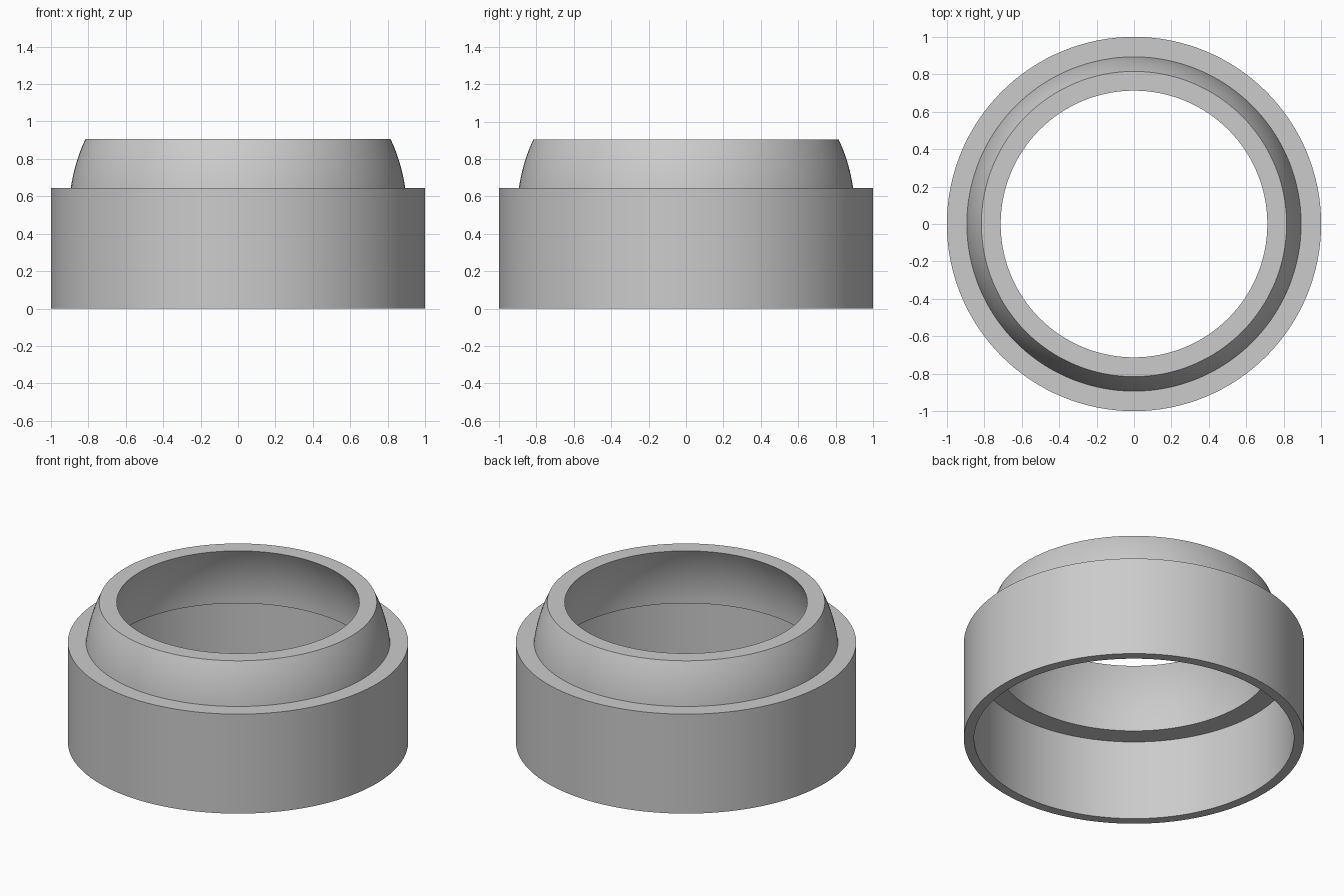
import bpy
import bmesh
from math import sqrt, tau
from mathutils import Vector

cube = bpy.data.objects.get("Cube")
if cube:
    bpy.data.objects.remove(cube, do_unlink=True)

SEGMENTS = 128
SLEEVE_OUTER, SLEEVE_INNER = 1.0, 0.94
DOME_OUTER, DOME_INNER = 0.902, 0.81
SHELF_Z, SHOULDER_Z, TOP_Z = 0.52, 0.645, 0.905


def dome_arc(radius, z_start, z_end, steps=12):
    """Points on a sphere centred at shelf height, as (radius, height)."""
    heights = [z_start + (z_end - z_start) * i / steps for i in range(steps + 1)]
    return [(sqrt(radius ** 2 - (z - SHELF_Z) ** 2), z) for z in heights]


def lathe(name, profile, material):
    """Revolve a closed profile around z."""
    bm = bmesh.new()
    verts = [bm.verts.new((r, 0, z)) for r, z in profile]
    edges = [bm.edges.new((v, verts[(i + 1) % len(verts)])) for i, v in enumerate(verts)]
    bmesh.ops.spin(bm, geom=verts + edges, cent=Vector(), axis=(0, 0, 1),
                   angle=tau, steps=SEGMENTS, use_duplicate=False)
    bmesh.ops.remove_doubles(bm, verts=bm.verts, dist=1e-4)
    bmesh.ops.recalc_face_normals(bm, faces=bm.faces)
    mesh = bpy.data.meshes.new(name)
    bm.to_mesh(mesh)
    bm.free()
    mesh.materials.append(material)
    obj = bpy.data.objects.new(name, mesh)
    bpy.context.collection.objects.link(obj)
    return obj


# Plain grey finish
grey = bpy.data.materials.new("light_grey")
grey.use_nodes = True
color = (0.6, 0.6, 0.6, 1)
grey.diffuse_color = color
grey.node_tree.nodes["Principled BSDF"].inputs["Base Color"].default_value = color

# Straight sleeve, flat shoulder, domed collar, then down the hollow inside
profile = [(SLEEVE_INNER, 0), (SLEEVE_OUTER, 0), (SLEEVE_OUTER, SHOULDER_Z)]
profile += dome_arc(DOME_OUTER, SHOULDER_Z, TOP_Z)
profile += dome_arc(DOME_INNER, TOP_Z, SHELF_Z)
profile += [(SLEEVE_INNER, SHELF_Z)]
ring = lathe("domed_sleeve_ring", profile, grey)

# Smooth walls with crisp rims
bpy.ops.object.select_all(action="DESELECT")
ring.select_set(True)
bpy.context.view_layer.objects.active = ring
bpy.ops.object.shade_smooth_by_angle(angle=0.5)
